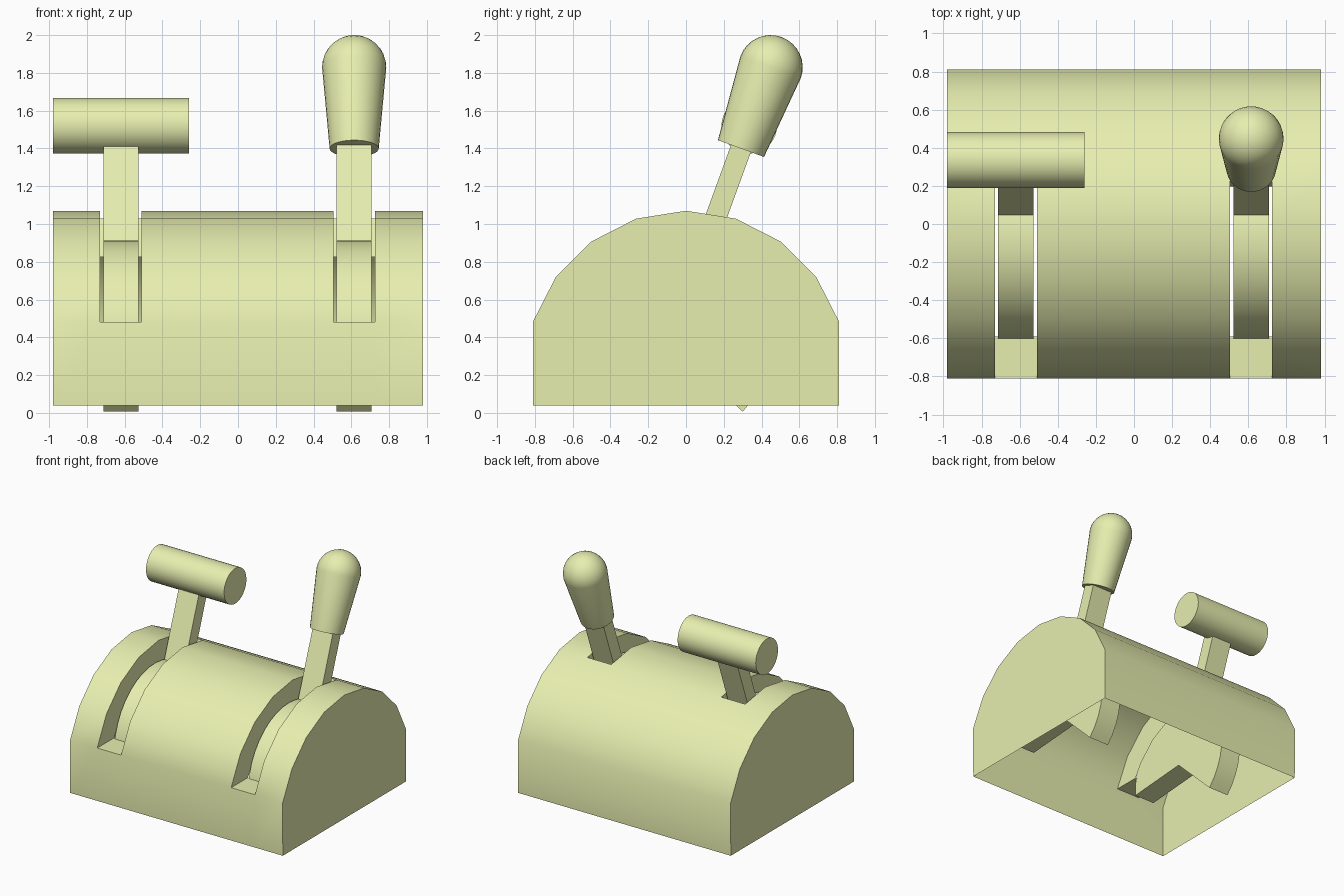
import bpy, bmesh, math
from math import sin, cos, radians
from mathutils import Matrix

if "Cube" in bpy.data.objects:
    bpy.data.objects.remove(bpy.data.objects["Cube"])

mat = bpy.data.materials.new("pale_yellow")
mat.diffuse_color = (0.80, 0.86, 0.43, 1)
mat.use_nodes = True
mat.node_tree.nodes["Principled BSDF"].inputs["Base Color"].default_value = mat.diffuse_color


def finish(bm, name, matrix=None):
    bmesh.ops.remove_doubles(bm, verts=bm.verts, dist=1e-5)
    bmesh.ops.recalc_face_normals(bm, faces=bm.faces)
    me = bpy.data.meshes.new(name)
    bm.to_mesh(me)
    bm.free()
    me.materials.append(mat)
    ob = bpy.data.objects.new(name, me)
    bpy.context.collection.objects.link(ob)
    if matrix:
        ob.matrix_world = matrix
    bpy.ops.object.select_all(action='DESELECT')
    ob.select_set(True)
    bpy.context.view_layer.objects.active = ob
    bpy.ops.object.shade_smooth_by_angle(angle=radians(35))
    return ob


def prism(bm, outline, x0, x1):
    """Extrude a y-z outline along x."""
    a = [bm.verts.new((x0, y, z)) for y, z in outline]
    b = [bm.verts.new((x1, y, z)) for y, z in outline]
    bm.faces.new(a)
    bm.faces.new(b)
    for i in range(len(a)):
        j = (i + 1) % len(a)
        bm.faces.new((a[i], a[j], b[j], b[i]))


# Housing: open-bottomed shell with two slots that have inward walls
def arc(r):
    return [(r * sin(radians(t)), 0.217 + r * cos(radians(t))) for t in range(-72, 73, 18)]

outer = [(-0.81, 0.04)] + arc(0.853) + [(0.81, 0.04)]
inner = [(-0.81, 0.04)] + arc(0.64)
inner[1] = (-0.59, outer[1][1])
S0, S1 = 1, 6                      # profile range cut open by each slot
xs = [-0.98, -0.73, -0.51, 0.505, 0.725, 0.98]
bm = bmesh.new()


def quad(*pts):
    bm.faces.new([bm.verts.new(p) for p in pts])


for k in range(5):
    xa, xb = xs[k], xs[k + 1]
    slot = k in (1, 3)
    for i in range(len(outer) - 1):
        p, q = outer[i], outer[i + 1]
        if slot and S0 <= i < S1:
            for x in (xa, xb):
                quad((x, *p), (x, *q), (x, *inner[i + 1]), (x, *inner[i]))
        else:
            quad((xa, *p), (xb, *p), (xb, *q), (xa, *q))
    if slot:
        for i in (S0, S1):
            quad((xa, *outer[i]), (xb, *outer[i]), (xb, *inner[i]), (xa, *inner[i]))
for x in (xs[0], xs[-1]):
    bm.faces.new([bm.verts.new((x, *p)) for p in outer])
finish(bm, "housing")


# Levers: wedge-cut disc with a flat rod, tilted back
def pose(x):
    return Matrix.Translation((x, -0.08, 0.38)) @ Matrix.Rotation(radians(-20), 4, 'X')


N, R, HALF = 24, 0.533, 114.5
sector = [(0, 0)] + [(R * sin(t), R * cos(t)) for t in
                     (radians(-HALF + 2 * HALF * i / N) for i in range(N + 1))]
for side, x in (("left", -0.62), ("right", 0.615)):
    bm = bmesh.new()
    prism(bm, sector, -0.093, 0.093)
    finish(bm, side + "_lever_disc", pose(x))
    bm = bmesh.new()
    prism(bm, [(-0.056, 0.4), (0.056, 0.4), (0.056, 1.14), (-0.056, 1.14)], -0.093, 0.093)
    finish(bm, side + "_lever_rod", pose(x))

# Left grip: crossbar cylinder
bm = bmesh.new()
bmesh.ops.create_cone(bm, cap_ends=True, segments=32, radius1=0.147, radius2=0.147, depth=0.72,
                      matrix=Matrix.Translation((0, 0, 1.213)) @ Matrix.Rotation(radians(90), 4, 'Y'))
finish(bm, "crossbar_grip", pose(-0.62))

# Right grip: tapered knob with a domed top
bm = bmesh.new()
profile = [(0, 1.085), (0.13, 1.085)]
profile += [(0.17 * cos(t), 1.543 + 0.17 * sin(t)) for t in (radians(90 * i / 8) for i in range(9))]
vs = [bm.verts.new((r, 0, z)) for r, z in profile]
edges = [bm.edges.new((vs[i], vs[i + 1])) for i in range(len(vs) - 1)]
bmesh.ops.spin(bm, geom=vs + edges, cent=(0, 0, 0), axis=(0, 0, 1),
               angle=2 * math.pi, steps=32, use_merge=False)
finish(bm, "knob_grip", pose(0.615))
